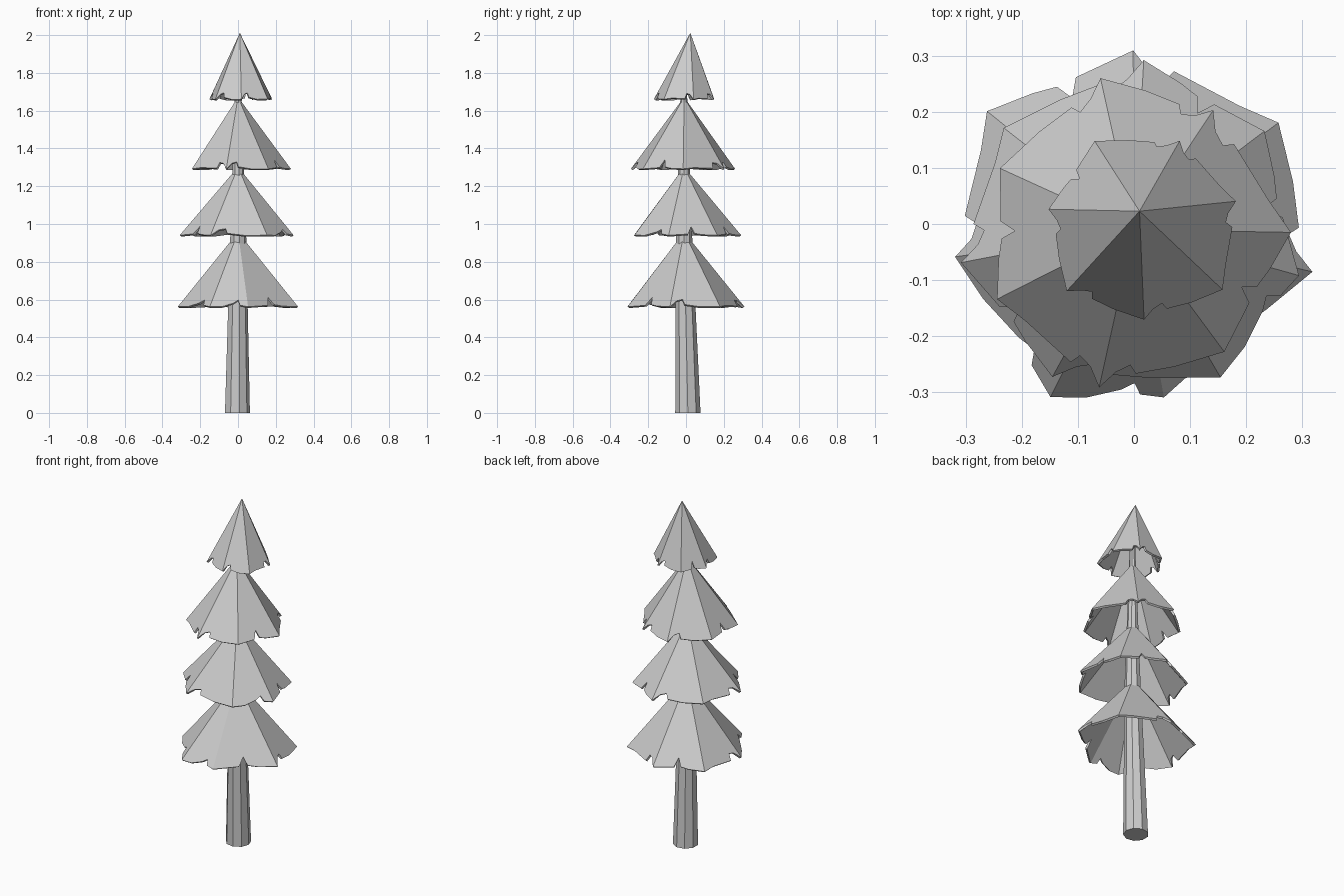
import bpy, bmesh, math, random
from mathutils import Vector

if "Cube" in bpy.data.objects:
    bpy.data.objects.remove(bpy.data.objects["Cube"])

random.seed(4)


def add_object(name, bm):
    mesh = bpy.data.meshes.new(name)
    bm.normal_update()
    bm.to_mesh(mesh)
    bm.free()
    obj = bpy.data.objects.new(name, mesh)
    bpy.context.collection.objects.link(obj)
    return obj


# Trunk: nine-sided tapering post that leans slightly
def make_trunk(rings, sides=9):
    bm = bmesh.new()
    loops = []
    for x, y, z, r in rings:
        loops.append([bm.verts.new((x + r * math.cos(2 * math.pi * i / sides),
                                    y + r * math.sin(2 * math.pi * i / sides), z))
                      for i in range(sides)])
    for a, b in zip(loops, loops[1:]):
        for i in range(sides):
            j = (i + 1) % sides
            bm.faces.new((a[i], a[j], b[j], b[i]))
    bm.faces.new(loops[0][::-1])
    bm.faces.new(loops[-1])
    return add_object("trunk", bm)


# Torn edge patterns: (position along the side, pull towards the tip)
NOTCHES = [
    [(0.30, 0.01), (0.46, 0.03), (0.52, 0.13), (0.60, 0.02)],
    [(0.10, 0.08), (0.22, 0.09), (0.27, 0.01), (0.75, 0.02)],
    [(0.40, 0.00), (0.72, 0.03), (0.77, 0.10), (0.90, 0.08)],
    [(0.20, 0.02), (0.25, 0.09), (0.38, 0.05), (0.70, 0.00)],
]


# Foliage tier: hollow seven-sided pyramid with a ragged rim
def make_tier(name, tip, rim_z, corners):
    bm = bmesh.new()
    tip = Vector(tip)
    top = bm.verts.new(tip)
    points = [Vector((x, y, rim_z)) for x, y in corners]
    rim = [bm.verts.new(p) for p in points]
    n = len(points)
    for i in range(n):
        j = (i + 1) % n
        torn = [bm.verts.new(points[i].lerp(points[j], t).lerp(tip, pull))
                for t, pull in random.choice(NOTCHES)]
        bm.faces.new([top, rim[i]] + torn + [rim[j]])
    obj = add_object(name, bm)
    solid = obj.modifiers.new("thickness", 'SOLIDIFY')
    solid.thickness = 0.012
    solid.offset = -1
    return obj


make_trunk([(-0.005, 0.01, 0, 0.068), (0, -0.01, 0.92, 0.044), (0, -0.012, 1.8, 0.014)])

# Corners run anticlockwise seen from above
make_tier("lowest_branches", (0, -0.01, 0.945), 0.555,
          [(0, 0.3), (0.25, 0.175), (0.31, -0.08), (0.05, -0.3),
           (-0.145, -0.3), (-0.31, -0.055), (-0.255, 0.195)])
make_tier("lower_branches", (0, -0.01, 1.29), 0.933,
          [(0.015, 0.283), (0.225, 0.16), (0.285, -0.09), (0.15, -0.265),
           (-0.14, -0.265), (-0.3, -0.065), (-0.225, 0.165)])
make_tier("upper_branches", (0, -0.01, 1.66), 1.285,
          [(-0.06, 0.25), (0.135, 0.195), (0.27, -0.015), (0.155, -0.22),
           (-0.06, -0.282), (-0.235, -0.13), (-0.23, 0.095)])
make_tier("top_branches", (0.01, 0.022, 2.0), 1.655,
          [(-0.065, 0.138), (0.077, 0.138), (0.172, 0.035), (0.15, -0.11),
           (0.02, -0.16), (-0.11, -0.115), (-0.142, 0.022)])
